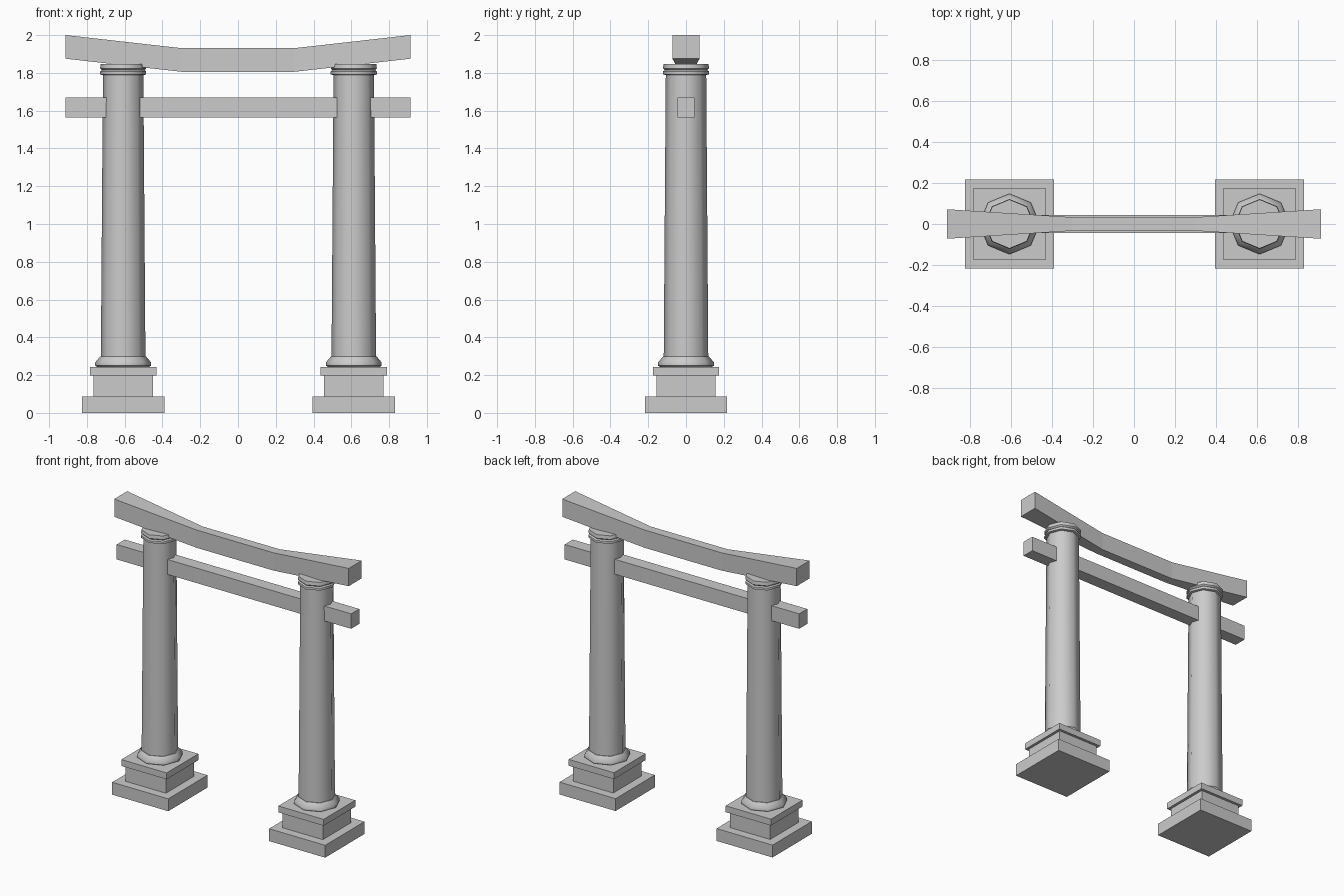
import bpy, bmesh
from math import cos, sin, tau

if "Cube" in bpy.data.objects:
    bpy.data.objects.remove(bpy.data.objects["Cube"])


def make_object(name, bm):
    bmesh.ops.recalc_face_normals(bm, faces=bm.faces)
    mesh = bpy.data.meshes.new(name)
    bm.to_mesh(mesh)
    bm.free()
    obj = bpy.data.objects.new(name, mesh)
    bpy.context.collection.objects.link(obj)
    return obj


def loft(name, rings):
    """Closed solid through equal-length rings of points."""
    bm = bmesh.new()
    rows = [[bm.verts.new(p) for p in ring] for ring in rings]
    n = len(rows[0])
    for a, b in zip(rows, rows[1:]):
        for i in range(n):
            j = (i + 1) % n
            bm.faces.new((a[i], a[j], b[j], b[i]))
    bm.faces.new(rows[0])
    bm.faces.new(rows[-1])
    return make_object(name, bm)


def box(name, x0, x1, hy, z0, z1):
    return loft(name, [[(x, -hy, z0), (x, hy, z0), (x, hy, z1), (x, -hy, z1)]
                       for x in (x0, x1)])


def turned(name, cx, profile, sides=8):
    obj = loft(name, [[(cx + r * cos(tau * i / sides), r * sin(tau * i / sides), z)
                       for i in range(sides)] for r, z in profile])
    bpy.ops.object.select_all(action='DESELECT')
    obj.select_set(True)
    bpy.context.view_layer.objects.active = obj
    bpy.ops.object.shade_smooth_by_angle(angle=0.82)
    return obj


# Two octagonal columns on stepped square bases
for side, cx in (("left", -0.608), ("right", 0.613)):
    for part, h, z0, z1 in (("plinth", 0.218, 0, 0.087),
                            ("pedestal", 0.157, 0.087, 0.197),
                            ("pedestal_slab", 0.176, 0.197, 0.242)):
        box(f"{side}_{part}", cx - h, cx + h, h, z0, z1)
    turned(f"{side}_base_ring", cx,
           [(0.135, 0.242), (0.148, 0.25), (0.148, 0.267), (0.122, 0.298), (0.11, 0.298)])
    turned(f"{side}_column", cx, [(0.118, 0.29), (0.107, 1.80)])
    turned(f"{side}_capital", cx,
           [(0.107, 1.788), (0.122, 1.792), (0.122, 1.808), (0.113, 1.815),
            (0.122, 1.824), (0.119, 1.848)])

# Straight lower tie beam through both columns
box("tie_beam", -0.912, 0.912, 0.045, 1.565, 1.67)

# Top lintel: upswept and widening towards the ends
loft("top_lintel", [[(x, -h, z), (x, h, z), (x, h, z + 0.125), (x, -h, z + 0.125)]
                    for x, h, z in ((-0.912, 0.072, 1.875), (-0.3, 0.033, 1.806),
                                    (0.3, 0.033, 1.806), (0.912, 0.072, 1.875))])
